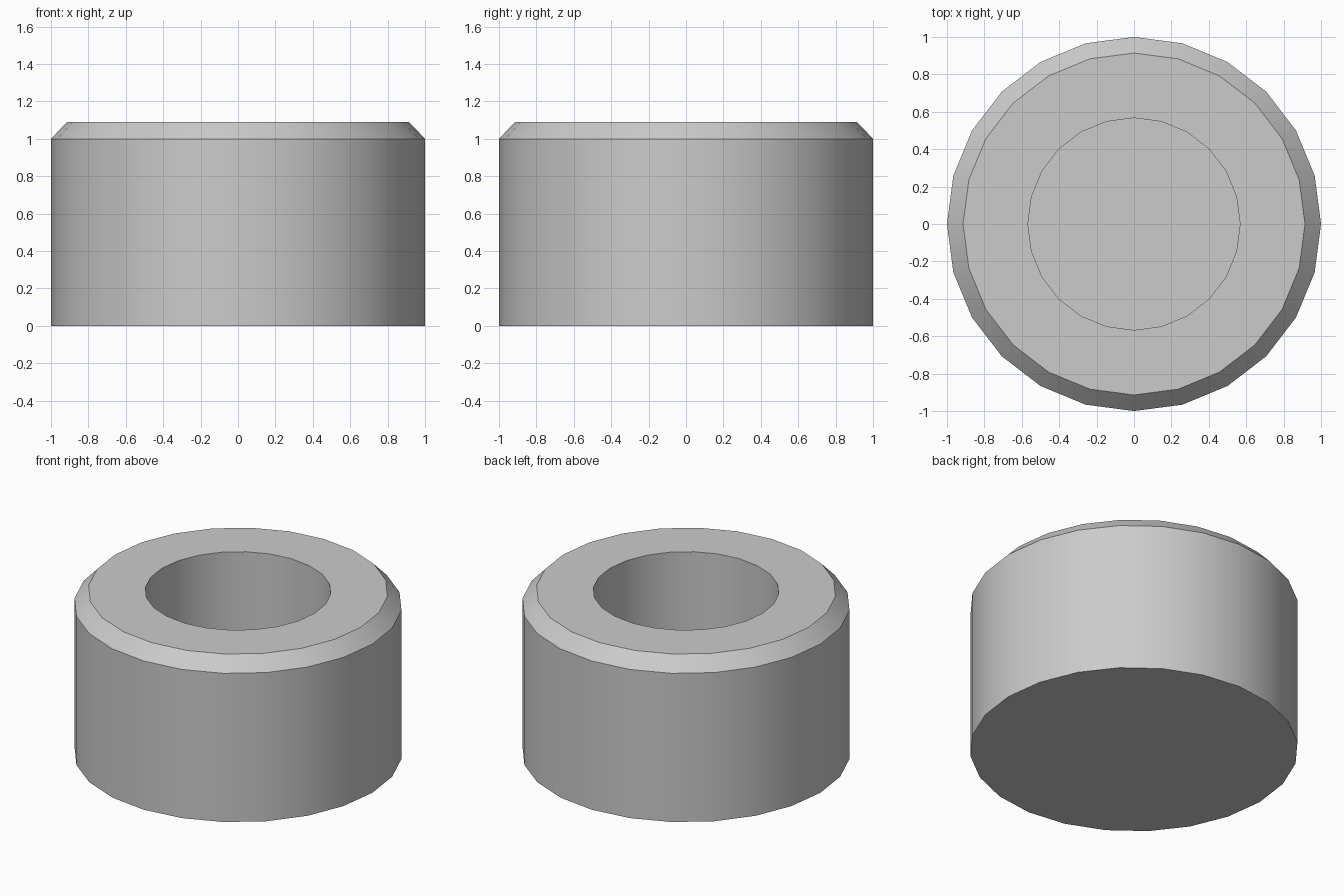
import bpy, bmesh, math

if "Cube" in bpy.data.objects:
    bpy.data.objects.remove(bpy.data.objects["Cube"])

SIDES = 24
# Half profile (radius, z) from underside rim up over the chamfer and down the bore
PROFILE = [(1.0, 0.0), (1.0, 1.0), (0.914, 1.09), (0.567, 1.09), (0.567, 0.2)]

bm = bmesh.new()
rings = []
for r, z in PROFILE:
    ring = []
    for i in range(SIDES):
        a = 2 * math.pi * i / SIDES
        ring.append(bm.verts.new((r * math.cos(a), r * math.sin(a), z)))
    rings.append(ring)

# Outer wall, chamfer, rim and bore wall
for lower, upper in zip(rings, rings[1:]):
    for i in range(SIDES):
        j = (i + 1) % SIDES
        bm.faces.new((lower[i], lower[j], upper[j], upper[i]))

# Closed underside and bore floor
bm.faces.new(rings[0][::-1])
bm.faces.new(rings[-1])
bmesh.ops.recalc_face_normals(bm, faces=bm.faces[:])

mesh = bpy.data.meshes.new("round_cup")
bm.to_mesh(mesh)
bm.free()
cup = bpy.data.objects.new("round_cup", mesh)
bpy.context.collection.objects.link(cup)

# Smooth walls with sharp rims
bpy.context.view_layer.objects.active = cup
cup.select_set(True)
bpy.ops.object.shade_smooth_by_angle(angle=math.radians(30))
